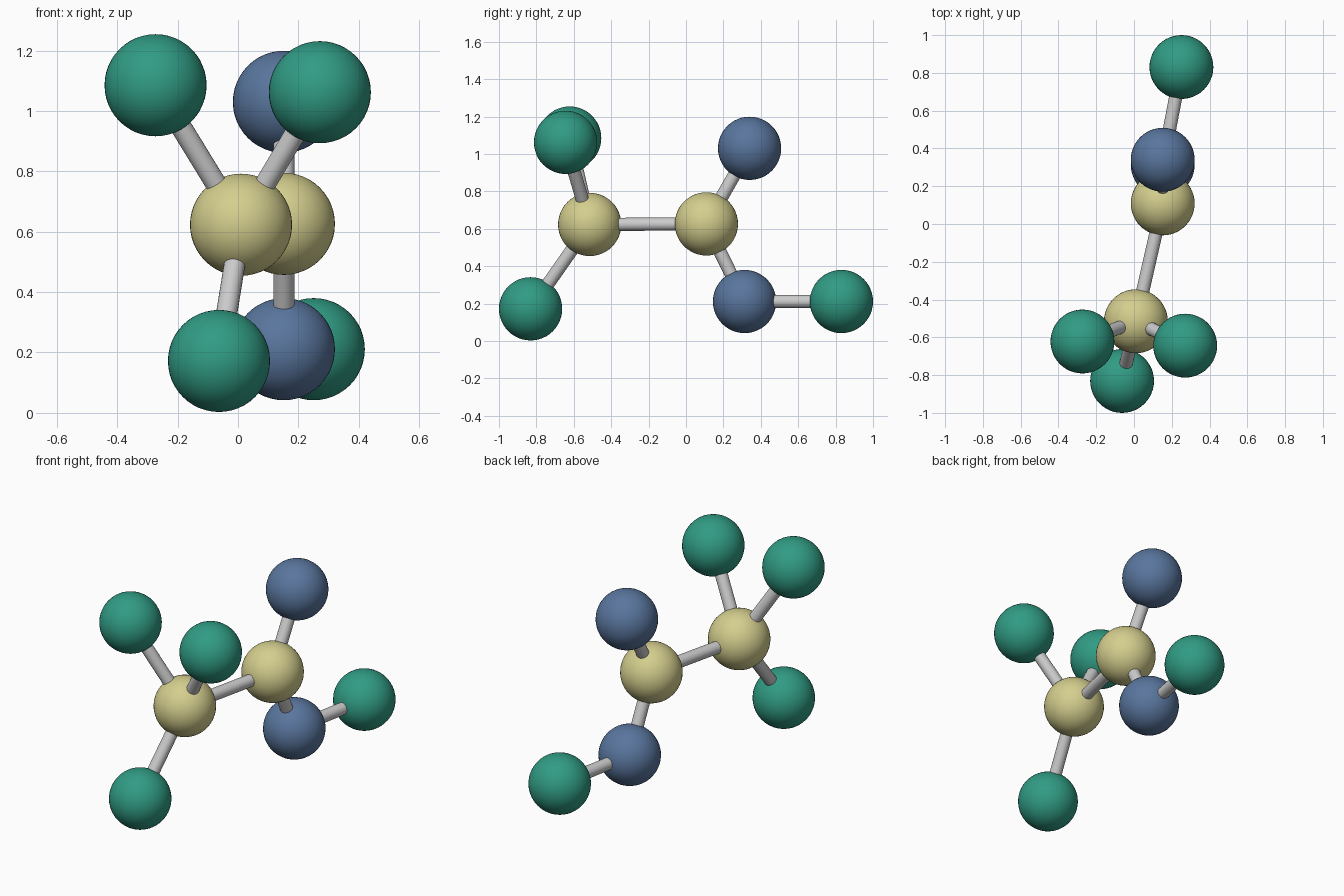
import bpy
from mathutils import Vector

if "Cube" in bpy.data.objects:
    bpy.data.objects.remove(bpy.data.objects["Cube"])

BALL_R, ROD_R = 0.169, 0.035


def material(name, color):
    m = bpy.data.materials.new(name)
    m.diffuse_color = color
    m.use_nodes = True
    m.node_tree.nodes["Principled BSDF"].inputs["Base Color"].default_value = m.diffuse_color
    return m


yellow = material("yellow", (0.66, 0.62, 0.27, 1))
blue = material("blue", (0.10, 0.18, 0.34, 1))
green = material("green", (0.03, 0.33, 0.23, 1))

# Atom centres
atoms = {
    "methyl_carbon": ((0.01, -0.515, 0.623), yellow),
    "acid_carbon": ((0.152, 0.109, 0.626), yellow),
    "upper_oxygen": ((0.152, 0.34, 1.03), blue),
    "lower_oxygen": ((0.152, 0.313, 0.211), blue),
    "acid_hydrogen": ((0.251, 0.831, 0.211), green),
    "left_hydrogen": ((-0.273, -0.622, 1.085), green),
    "right_hydrogen": ((0.271, -0.644, 1.062), green),
    "lower_hydrogen": ((-0.063, -0.831, 0.172), green),
}

bonds = [
    ("methyl_carbon", "acid_carbon"),
    ("acid_carbon", "upper_oxygen"),
    ("acid_carbon", "lower_oxygen"),
    ("lower_oxygen", "acid_hydrogen"),
    ("methyl_carbon", "left_hydrogen"),
    ("methyl_carbon", "right_hydrogen"),
    ("methyl_carbon", "lower_hydrogen"),
]

# Balls
for name, (centre, mat) in atoms.items():
    bpy.ops.mesh.primitive_uv_sphere_add(segments=48, ring_count=24, radius=BALL_R, location=centre)
    ball = bpy.context.object
    ball.name = name
    ball.data.materials.append(mat)
    bpy.ops.object.shade_smooth()

# Grey connecting rods, running centre to centre
for a, b in bonds:
    start, end = Vector(atoms[a][0]), Vector(atoms[b][0])
    axis = end - start
    bpy.ops.mesh.primitive_cylinder_add(vertices=24, radius=ROD_R, depth=axis.length,
                                        location=(start + end) / 2,
                                        rotation=axis.to_track_quat('Z', 'Y').to_euler())
    bpy.context.object.name = f"rod_{a}_to_{b}"
    bpy.ops.object.shade_smooth_by_angle()
